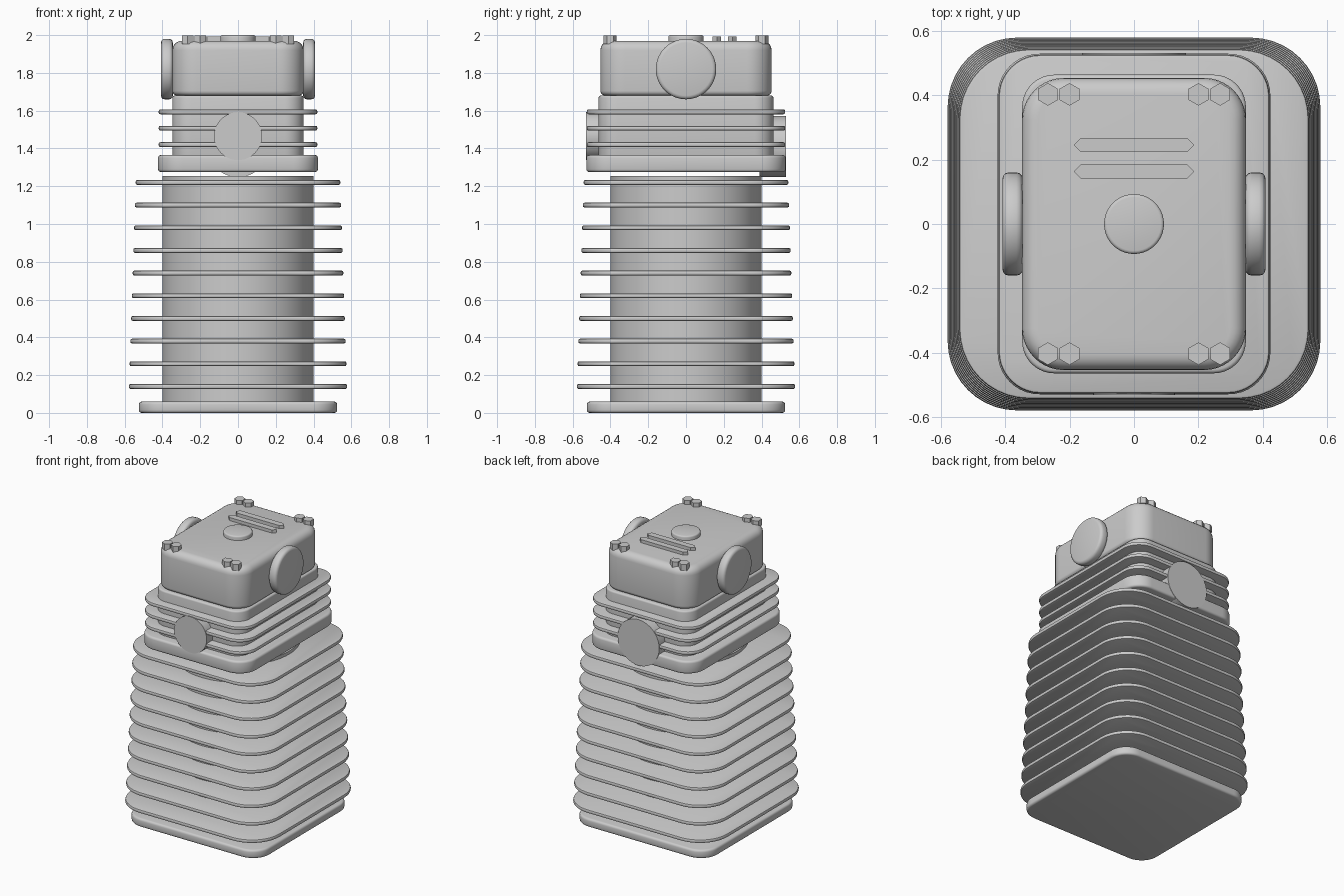
import bpy, bmesh, math
from mathutils import Matrix

if "Cube" in bpy.data.objects:
    bpy.data.objects.remove(bpy.data.objects["Cube"])


def finish(name, bm, matrix=None):
    if matrix:
        bm.transform(matrix)
    bmesh.ops.recalc_face_normals(bm, faces=bm.faces)
    mesh = bpy.data.meshes.new(name)
    bm.to_mesh(mesh)
    bm.free()
    obj = bpy.data.objects.new(name, mesh)
    bpy.context.collection.objects.link(obj)
    bpy.ops.object.select_all(action='DESELECT')
    obj.select_set(True)
    bpy.context.view_layer.objects.active = obj
    bpy.ops.object.shade_smooth_by_angle(angle=math.radians(32))
    return obj


def outline(hx, hy, r, seg):
    """Rounded rectangle; a circle when hx = hy = r."""
    pts = []
    for q, (sx, sy) in enumerate([(1, 1), (-1, 1), (-1, -1), (1, -1)]):
        for i in range(seg + 1):
            a = (q + i / seg) * math.pi / 2
            p = (sx * (hx - r) + r * math.cos(a), sy * (hy - r) + r * math.sin(a))
            if not pts or math.dist(p, pts[-1]) > 1e-5:
                pts.append(p)
    if math.dist(pts[0], pts[-1]) < 1e-5:
        pts.pop()
    return pts


def slab(name, hx, hy, r, z0, z1, top=0.0, bottom=None, seg=10, steps=3, matrix=None):
    """Rounded prism whose top and bottom rims are rounded over."""
    bottom = top if bottom is None else bottom
    layers = []
    for z, b, s in ((z0, bottom, 1), (z1, top, -1)):
        ring = [(z + s * b * (1 - math.cos(t)), b * (1 - math.sin(t)))
                for t in [i / steps * math.pi / 2 for i in range(steps + 1)]] if b else [(z, 0)]
        layers += ring if s == 1 else ring[::-1]
    bm = bmesh.new()
    rings = [[bm.verts.new((x, y, z)) for x, y in outline(hx - o, hy - o, r - o, seg)]
             for z, o in layers]
    n = len(rings[0])
    for a, b in zip(rings, rings[1:]):
        for i in range(n):
            bm.faces.new((a[i], a[(i + 1) % n], b[(i + 1) % n], b[i]))
    bm.faces.new(rings[0][::-1])
    bm.faces.new(rings[-1])
    return finish(name, bm, matrix)


# Base plate and cylinder barrel
slab("base_plate", 0.525, 0.525, 0.13, 0, 0.06, 0.015)
slab("barrel", 0.4, 0.4, 0.4, 0.03, 1.255, seg=16)

# Tapering stack of barrel cooling fins
for i in range(10):
    z = 0.14 + 0.12 * i
    h = 0.578 - 0.004 * i
    slab(f"barrel_fin_{i + 1}", h, h, 0.215, z - 0.013, z + 0.013, 0.009, steps=2)

# Cylinder head: flange, block and fins
slab("head_flange", 0.423, 0.528, 0.13, 1.275, 1.365, 0.015)
slab("head_block", 0.347, 0.463, 0.1, 1.35, 1.68, 0.012)
for i in range(3):
    z = 1.42 + 0.087 * i
    slab(f"head_fin_{i + 1}", 0.42, 0.525, 0.13, z - 0.013, z + 0.013, 0.009, steps=2)

# Intake and exhaust ports
for name, r, z, side in (("front_port", 0.127, 1.465, -1), ("back_port", 0.162, 1.41, 1)):
    m = Matrix.Translation((0, 0, z)) @ Matrix.Rotation(-side * math.pi / 2, 4, 'X')
    slab(name, r, r, r, 0.39, 0.53, matrix=m)

# Valve cover with a round cap on each side
slab("valve_cover", 0.347, 0.453, 0.13, 1.68, 1.97, 0.05, 0.025, steps=5)
for name, side in (("right_side_cap", 1), ("left_side_cap", -1)):
    m = Matrix.Translation((0, 0, 1.82)) @ Matrix.Rotation(side * math.pi / 2, 4, 'Y')
    slab(name, 0.16, 0.16, 0.16, 0.345, 0.408, 0.02, matrix=m)

# Filler cap and raised ribs
slab("filler_cap", 0.093, 0.093, 0.093, 1.955, 2.0, 0.01, 0)
for i, y in enumerate((0.163, 0.245)):
    slab(f"cover_rib_{i + 1}", 0.187, 0.022, 0.0219, 1.955, 1.992, seg=1,
         matrix=Matrix.Translation((0, y, 0)))

# Hexagonal cover bolts, in pairs at the corners
for sx in (-1, 1):
    for sy in (-1, 1):
        for x in (0.2, 0.267):
            bm = bmesh.new()
            bmesh.ops.create_cone(bm, cap_ends=True, segments=6, radius1=0.035,
                                  radius2=0.035, depth=0.045)
            m = Matrix.Translation((sx * x, sy * 0.402, 1.9755))
            if max(v.co.x for v in bm.verts) > 0.033:
                m = m @ Matrix.Rotation(math.pi / 6, 4, 'Z')
            finish("cover_bolt", bm, m)
